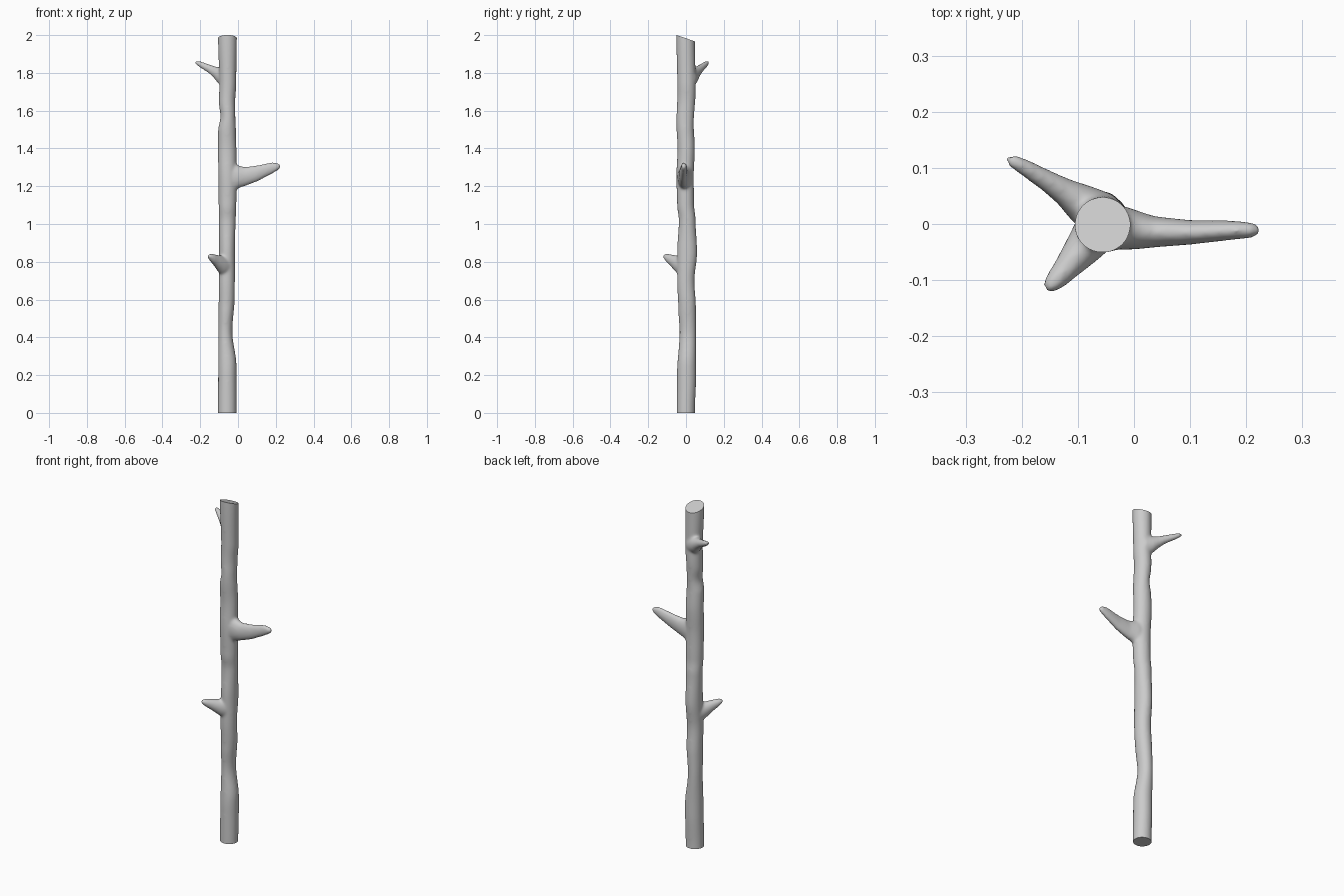
import bpy, bmesh, math
from mathutils import Vector

if "Cube" in bpy.data.objects:
    bpy.data.objects.remove(bpy.data.objects["Cube"])

SIDES = 32


def loft(bm, rings, tip=None):
    """Skin a list of point rings; the end closes flat or on a tip point."""
    rows = [[bm.verts.new(p) for p in r] for r in rings]
    for a, b in zip(rows, rows[1:]):
        for i in range(SIDES):
            j = (i + 1) % SIDES
            bm.faces.new((a[i], a[j], b[j], b[i]))
    bm.faces.new(rows[0][::-1])
    if tip is None:
        bm.faces.new(rows[-1])
    else:
        t = bm.verts.new(tip)
        for i in range(SIDES):
            bm.faces.new((rows[-1][i], rows[-1][(i + 1) % SIDES], t))


def ring(c, u, v):
    return [c + u * math.cos(2 * math.pi * i / SIDES) + v * math.sin(2 * math.pi * i / SIDES)
            for i in range(SIDES)]


def sample(table, z):
    """Eased interpolation in a (z, low, high) outline."""
    for a, b in zip(table, table[1:]):
        if z <= b[0]:
            t = max(0, (z - a[0]) / (b[0] - a[0]))
            t = t * t * (3 - 2 * t)
            return [a[k] + (b[k] - a[k]) * t for k in (1, 2)]
    return table[-1][1:]


def branch(bm, stations, tip):
    """Tapered limb: stations are x, y, z, half width, half height."""
    first = Vector(stations[0][:3])
    d = Vector(tip) - first
    d.z = 0
    d.normalize()
    side = Vector((-d.y, d.x, 0))
    loft(bm, [ring(Vector(s[:3]), side * s[3], Vector((0, 0, -s[4])) * -1)
              for s in stations], tip)


# trunk outline seen from the front (x) and from the side (y)
XS = [(0, -.105, -.009), (.25, -.104, -.009), (.43, -.103, -.031), (.62, -.101, -.018),
      (.9, -.099, -.016), (1.2, -.102, -.008), (1.38, -.105, -.009), (1.49, -.105, -.012),
      (1.57, -.092, -.015), (1.64, -.1, -.016), (1.75, -.098, -.010), (2, -.105, -.007)]
YS = [(0, -.048, .046), (.2, -.047, .053), (.43, -.033, .052), (.55, -.04, .052),
      (.7, -.046, .044), (.85, -.046, .058), (1.02, -.037, .05), (1.1, -.046, .042),
      (1.25, -.05, .04), (1.4, -.044, .046), (1.53, -.05, .04), (1.7, -.045, .05),
      (2, -.05, .047)]

bm = bmesh.new()
rows = []
for k in range(-4, 106):
    z = k * .02
    x0, x1 = sample(XS, z)
    y0, y1 = sample(YS, z)
    rows.append(ring(Vector(((x0 + x1) / 2, (y0 + y1) / 2, z)),
                     Vector(((x1 - x0) / 2 + .0012, 0, 0)), Vector((0, (y1 - y0) / 2 + .0012, 0))))
loft(bm, rows)

# three broken side branches
branch(bm, [(-.05, -.004, 1.245, .04, .08), (-.012, -.008, 1.25, .038, .07),
            (.008, -.011, 1.25, .034, .058), (.035, -.014, 1.251, .028, .051),
            (.1, -.015, 1.267, .022, .043), (.18, -.011, 1.296, .017, .031),
            (.212, -.011, 1.304, .014, .019), (.222, -.011, 1.304, .009, .011)],
       (.227, -.011, 1.304))
branch(bm, [(-.055, .012, 1.77, .045, .06), (-.098, .04, 1.785, .034, .045),
            (-.12, .055, 1.801, .026, .033), (-.15, .074, 1.82, .02, .024),
            (-.2, .104, 1.845, .015, .017), (-.22, .114, 1.854, .012, .011)],
       (-.231, .12, 1.856))
branch(bm, [(-.055, .005, .765, .045, .06), (-.09, -.042, .785, .034, .047),
            (-.12, -.078, .808, .024, .031), (-.14, -.101, .821, .019, .022),
            (-.152, -.113, .828, .014, .013)],
       (-.16, -.121, .83))
bmesh.ops.recalc_face_normals(bm, faces=bm.faces)
mesh = bpy.data.meshes.new("branch_log")
bm.to_mesh(mesh)
bm.free()
log = bpy.data.objects.new("branch_log", mesh)
bpy.context.collection.objects.link(log)

# melt the limbs into the trunk
rm = log.modifiers.new("blend", 'REMESH')
rm.mode = 'VOXEL'
rm.voxel_size = .006
sm = log.modifiers.new("soften", 'SMOOTH')
sm.factor = .5
sm.iterations = 14
dg = bpy.context.evaluated_depsgraph_get()
fused = bpy.data.meshes.new_from_object(log.evaluated_get(dg))
log.modifiers.clear()
log.data = fused

# saw the base flat and the top on a slant
bm = bmesh.new()
bm.from_mesh(fused)
for co, no in (((0, 0, 0), (0, 0, -1)), ((0, -.049, 2), (0, .345, 1))):
    bmesh.ops.bisect_plane(bm, geom=bm.verts[:] + bm.edges[:] + bm.faces[:], dist=1e-5,
                           plane_co=co, plane_no=no, clear_outer=True)
    bmesh.ops.holes_fill(bm, edges=[e for e in bm.edges if e.is_boundary], sides=0)
bmesh.ops.recalc_face_normals(bm, faces=bm.faces)
bm.to_mesh(fused)
bm.free()
bpy.context.view_layer.objects.active = log
log.select_set(True)
bpy.ops.object.shade_smooth_by_angle(angle=math.radians(40))
